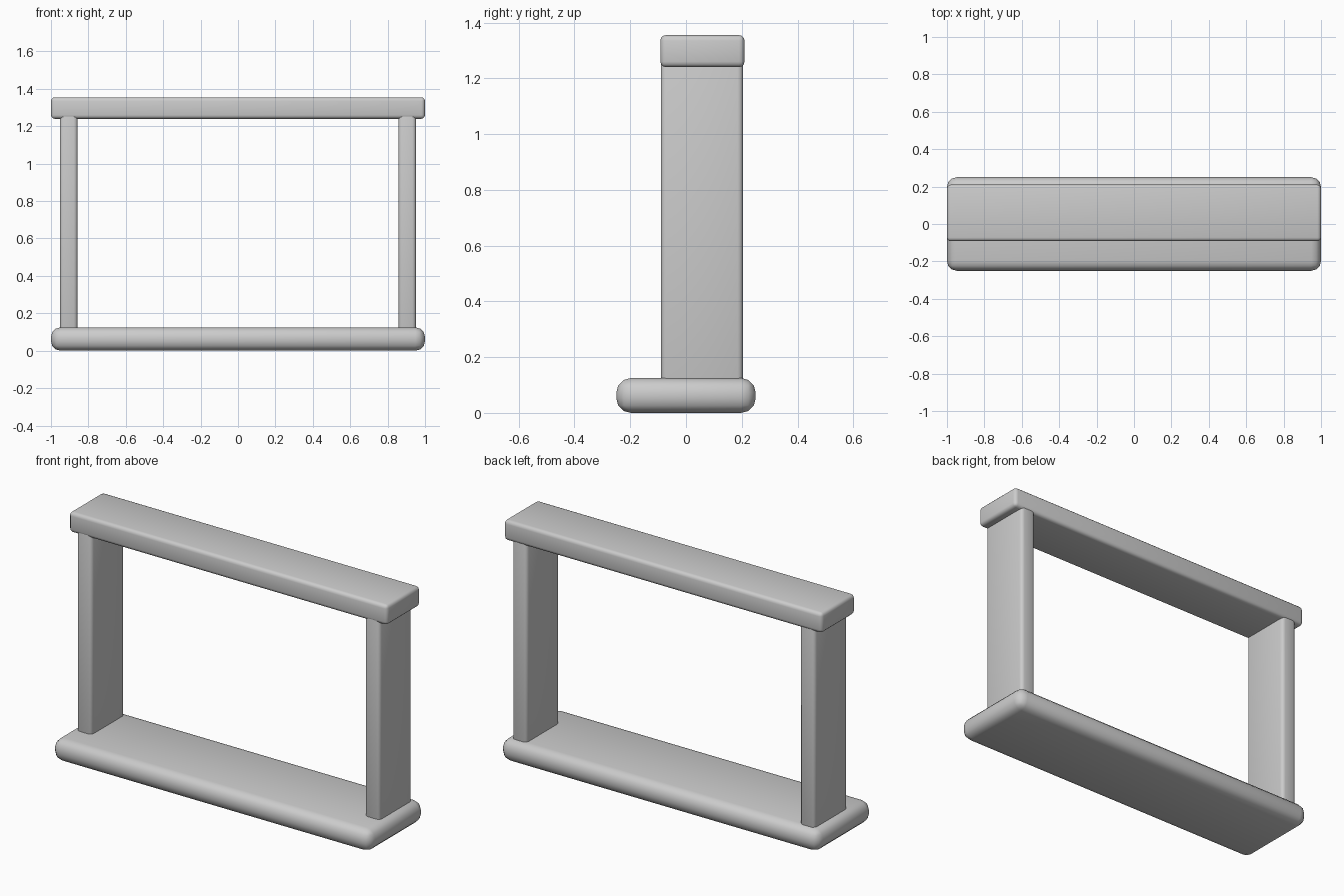
import bpy
import math

cube = bpy.data.objects.get("Cube")
if cube:
    bpy.data.objects.remove(cube, do_unlink=True)

grey = bpy.data.materials.new("light grey")
grey.use_nodes = True
colour = (0.6, 0.6, 0.6, 1)
grey.diffuse_color = colour
grey.node_tree.nodes["Principled BSDF"].inputs["Base Color"].default_value = colour


def rounded_box(name, low, high, radius, segments):
    """Box between two corners with rounded edges."""
    centre = [(a + b) / 2 for a, b in zip(low, high)]
    bpy.ops.mesh.primitive_cube_add(size=1, location=centre)
    box = bpy.context.object
    box.name = name
    box.scale = [b - a for a, b in zip(low, high)]
    bpy.ops.object.transform_apply(location=False, rotation=False, scale=True)
    bevel = box.modifiers.new("Rounded edges", 'BEVEL')
    bevel.width = radius
    bevel.segments = segments
    bpy.ops.object.modifier_apply(modifier=bevel.name)
    bpy.ops.object.shade_smooth_by_angle(angle=math.radians(40))
    box.data.materials.append(grey)
    return box


# Wide base with heavily rounded edges
rounded_box("base", (-1, -0.25, 0), (1, 0.25, 0.125), 0.052, 3)

# Top rail, set back from the front of the base
rounded_box("top_rail", (-1, -0.092, 1.24), (1, 0.21, 1.355), 0.02, 3)

# Upright posts, sunk into the base and the rail
for name, x in (("right_post", -0.905), ("left_post", 0.905)):
    rounded_box(name, (x - 0.047, -0.09, 0.08), (x + 0.047, 0.205, 1.28), 0.02, 3)
